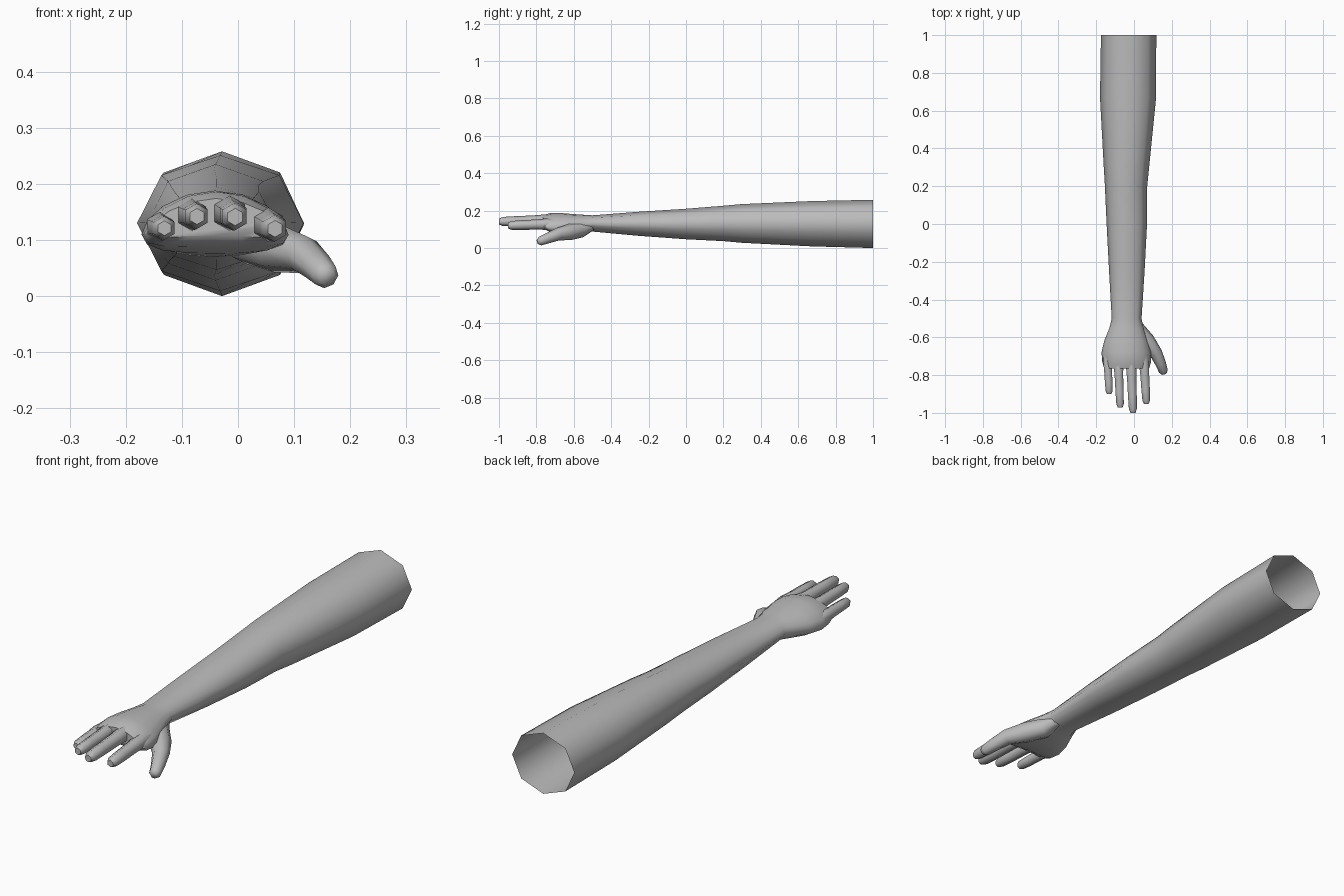
import bpy, bmesh, math
from mathutils import Vector

if "Cube" in bpy.data.objects:
    bpy.data.objects.remove(bpy.data.objects["Cube"])

skin = bpy.data.materials.new("plain grey")
skin.diffuse_color = (0.5, 0.5, 0.5, 1)
skin.use_nodes = True
skin.node_tree.nodes["Principled BSDF"].inputs["Base Color"].default_value = skin.diffuse_color


def loft(name, rings, cap_start, cap_end):
    """Bridge rings of equal point count into one smooth skin."""
    bm = bmesh.new()
    loops = [[bm.verts.new(p) for p in ring] for ring in rings]
    n = len(loops[0])
    for a, b in zip(loops, loops[1:]):
        for i in range(n):
            j = (i + 1) % n
            bm.faces.new((a[i], a[j], b[j], b[i]))
    if cap_start:
        bm.faces.new(loops[0][::-1])
    if cap_end:
        bm.faces.new(loops[-1])
    bmesh.ops.recalc_face_normals(bm, faces=bm.faces)
    # make sure the open skin points outwards
    mid = sum((v.co for v in loops[0]), Vector()) / n
    f = next(f for f in loops[0][0].link_faces if len(f.verts) == 4)
    if f.normal.dot(f.calc_center_median() - mid) < 0:
        bmesh.ops.reverse_faces(bm, faces=bm.faces)
    mesh = bpy.data.meshes.new(name)
    bm.to_mesh(mesh)
    bm.free()
    mesh.materials.append(skin)
    ob = bpy.data.objects.new(name, mesh)
    bpy.context.collection.objects.link(ob)
    bpy.ops.object.select_all(action='DESELECT')
    ob.select_set(True)
    bpy.context.view_layer.objects.active = ob
    bpy.ops.object.shade_smooth_by_angle(angle=math.radians(62))
    return ob


def section(y, left, right, bottom, top, arch=0.0, rounded=False):
    """Octagon with split sides for the arm, rounder arched ring for the hand."""
    cx, rx = (left + right) / 2, (right - left) / 2
    cz, rz = (bottom + top) / 2, (top - bottom) / 2
    pts = []
    for i in range(16):
        a = math.tau * i / 16
        k = 1 if rounded or i % 2 == 0 else math.cos(math.pi / 8)
        u, w = k * math.cos(a), k * math.sin(a)
        pts.append(Vector((cx + rx * u, y, cz + rz * w - arch * u * u)))
    return pts


def digit(name, path, sides=6):
    """Tapered tube along (x, y, z, radius) points, closed at both ends."""
    pts = [Vector(p[:3]) for p in path]
    rings = []
    for i, p in enumerate(pts):
        t = (pts[min(i + 1, len(pts) - 1)] - pts[max(i - 1, 0)]).normalized()
        side = t.cross(Vector((0, 0, 1))).normalized()
        up = side.cross(t)
        r = path[i][3]
        rings.append([p + r * (math.sin(a) * side + math.cos(a) * up)
                      for a in (math.tau * k / sides for k in range(sides))])
    return loft(name, rings, True, True)


# Arm and palm in one skin, open at the shoulder
loft("arm_and_palm", [
    section(1.00, -0.175, 0.118, 0.000, 0.258),
    section(0.67, -0.180, 0.117, 0.009, 0.251),
    section(0.30, -0.160, 0.080, 0.028, 0.235),
    section(0.20, -0.154, 0.070, 0.037, 0.226),
    section(0.00, -0.145, 0.069, 0.047, 0.210),
    section(-0.25, -0.132, 0.056, 0.065, 0.194),
    section(-0.50, -0.118, 0.040, 0.088, 0.175),
    section(-0.55, -0.130, 0.050, 0.078, 0.178, 0.004, True),
    section(-0.62, -0.158, 0.075, 0.070, 0.183, 0.012, True),
    section(-0.68, -0.172, 0.090, 0.076, 0.188, 0.022, True),
    section(-0.73, -0.168, 0.090, 0.088, 0.186, 0.028, True),
    section(-0.765, -0.158, 0.080, 0.108, 0.174, 0.026, True),
], False, True)

# Fingers: base x, tip x, base z, tip z, tip y, radius
fingers = {
    "little_finger": (-0.142, -0.131, 0.124, 0.121, -0.900, 0.024),
    "ring_finger": (-0.085, -0.073, 0.146, 0.142, -0.972, 0.026),
    "middle_finger": (-0.018, -0.005, 0.150, 0.141, -1.000, 0.028),
    "index_finger": (0.050, 0.066, 0.130, 0.120, -0.952, 0.027),
}
for name, (xb, xt, zb, zt, tip, r) in fingers.items():
    base = -0.68
    path = []
    for t, k in ((0, 0.9), (0.25, 1.12), (0.45, 1.0), (0.72, 0.96), (0.93, 0.88), (1, 0.55)):
        path.append((xb + (xt - xb) * t, base + (tip - base) * t,
                     zb + (zt - zb) * t, r * k))
    digit(name, path)

# Thumb with its fleshy base running back to the wrist
digit("thumb", [
    (-0.005, -0.500, 0.120, 0.026),
    (0.020, -0.560, 0.098, 0.042),
    (0.068, -0.620, 0.086, 0.044),
    (0.117, -0.685, 0.074, 0.034),
    (0.142, -0.740, 0.052, 0.028),
    (0.156, -0.780, 0.037, 0.024),
    (0.160, -0.793, 0.033, 0.014),
], 8)
